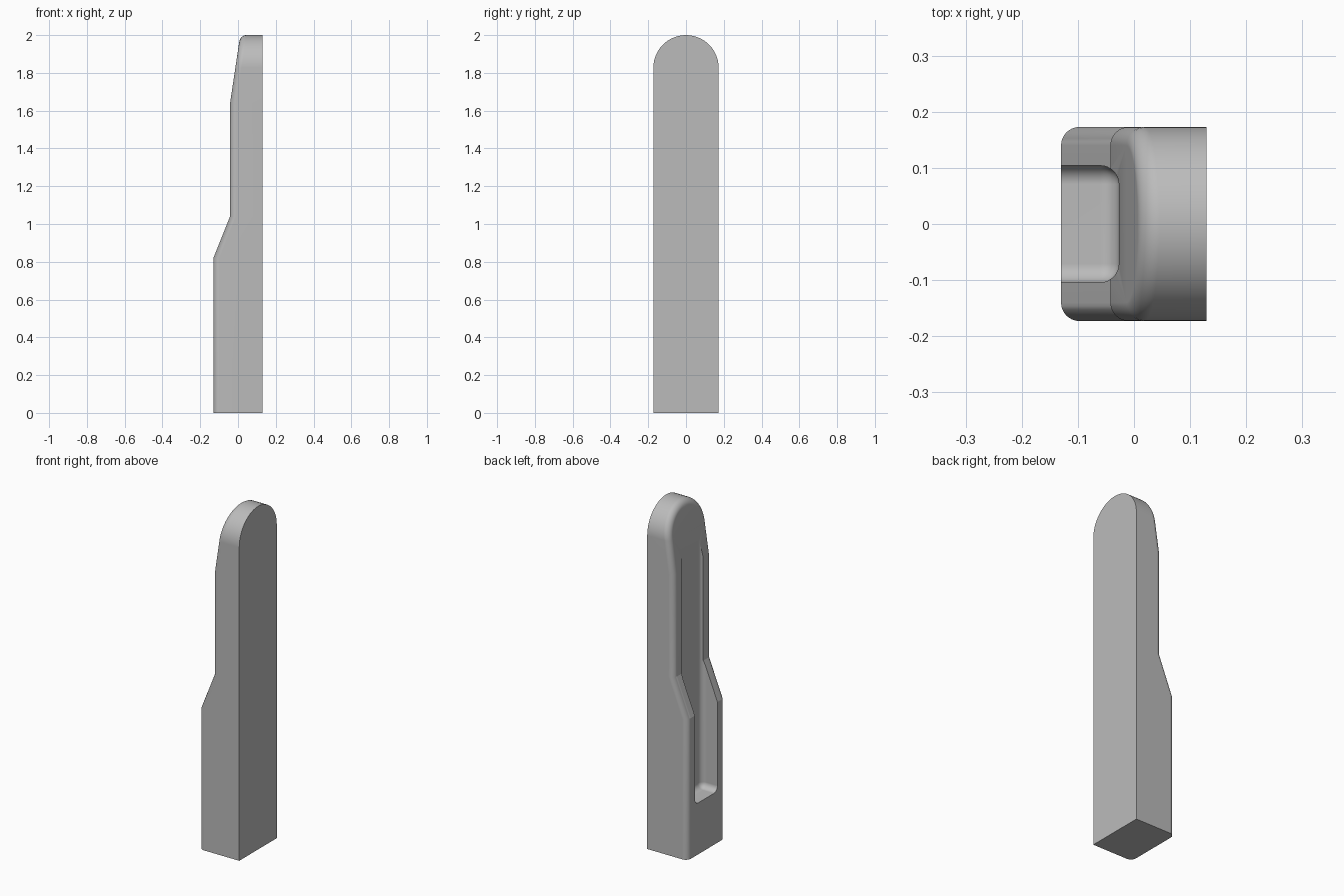
import bpy, bmesh, math

cube = bpy.data.objects.get("Cube")
if cube:
    bpy.data.objects.remove(cube)

HALF, TOP, BACK, R = 0.173, 2.0, 0.129, 0.033
STEPS = 8
# Stepped face: (height, x)
FACE = [(0, -0.13), (0.82, -0.13), (1.04, -0.042), (1.64, -0.042), (TOP, 0.012)]

grey = bpy.data.materials.new("light grey")
grey.use_nodes = True
grey.diffuse_color = (0.5, 0.5, 0.5, 1)
grey.node_tree.nodes["Principled BSDF"].inputs["Base Color"].default_value = (0.5, 0.5, 0.5, 1)


def face_x(z):
    for (z0, x0), (z1, x1) in zip(FACE, FACE[1:]):
        if z <= z1:
            return x0 + (x1 - x0) * (z - z0) / (z1 - z0)
    return FACE[-1][1]


def make_object(name, bm):
    bmesh.ops.recalc_face_normals(bm, faces=bm.faces)
    mesh = bpy.data.meshes.new(name)
    bm.to_mesh(mesh)
    bm.free()
    mesh.materials.append(grey)
    obj = bpy.data.objects.new(name, mesh)
    bpy.context.collection.objects.link(obj)
    return obj


def arch(inset):
    """Round-topped outline (y, z), inset from the sides and top."""
    half = HALF - inset
    side = [(half, z) for z, x in FACE[:-1]]
    arcs = [math.pi / 2 * i / 14 for i in range(15)]
    side += [(half * math.cos(a), TOP - HALF + half * math.sin(a)) for a in arcs]
    side[-1] = (0, side[-1][1])
    return side + [(-y, z) for y, z in reversed(side[:-1])]


# Body: arch outline swept from the flat back to a filleted stepped face
bm = bmesh.new()
rings = [[bm.verts.new((BACK, y, z)) for y, z in arch(0)]]
for k in range(STEPS + 1):
    t = math.pi / 2 * k / STEPS
    rings.append([bm.verts.new((face_x(z) + R * (1 - math.sin(t)), y, z))
                  for y, z in arch(R * (1 - math.cos(t)))])
for a, b in zip(rings, rings[1:]):
    for i in range(len(a) - 1):
        bm.faces.new((a[i], a[i + 1], b[i + 1], b[i]))
bm.faces.new(rings[0])
front = rings[-1]
mid = len(front) // 2
for i in range(mid):
    quad = [front[i], front[i + 1], front[-2 - i], front[-1 - i]]
    bm.faces.new(list(dict.fromkeys(quad)))
bm.faces.new([r[0] for r in rings] + [r[-1] for r in reversed(rings)])
body = make_object("body", bm)

# Slot cutter: block with rounded floor and corners
bm = bmesh.new()
bmesh.ops.create_cube(bm, size=1)
for v in bm.verts:
    v.co = (-0.027 if v.co.x > 0 else -0.3,
            math.copysign(0.104, v.co.y),
            1.9 if v.co.z > 0 else 0.3)
edges = [e for e in bm.edges if max(v.co.x for v in e.verts) > -0.1]
bmesh.ops.bevel(bm, geom=edges, offset=0.033, segments=STEPS, profile=0.5, affect='EDGES')
cutter = make_object("slot_cutter", bm)
cutter.hide_render = True

cut = body.modifiers.new("slot", 'BOOLEAN')
cut.operation = 'DIFFERENCE'
cut.solver = 'EXACT'
cut.object = cutter

bpy.ops.object.select_all(action='DESELECT')
body.select_set(True)
bpy.context.view_layer.objects.active = body
bpy.ops.object.modifier_apply(modifier="slot")
bpy.data.objects.remove(cutter)

bpy.ops.object.shade_smooth_by_angle(angle=math.radians(20))
weighted = body.modifiers.new("weighted_normals", 'WEIGHTED_NORMAL')
weighted.keep_sharp = True
